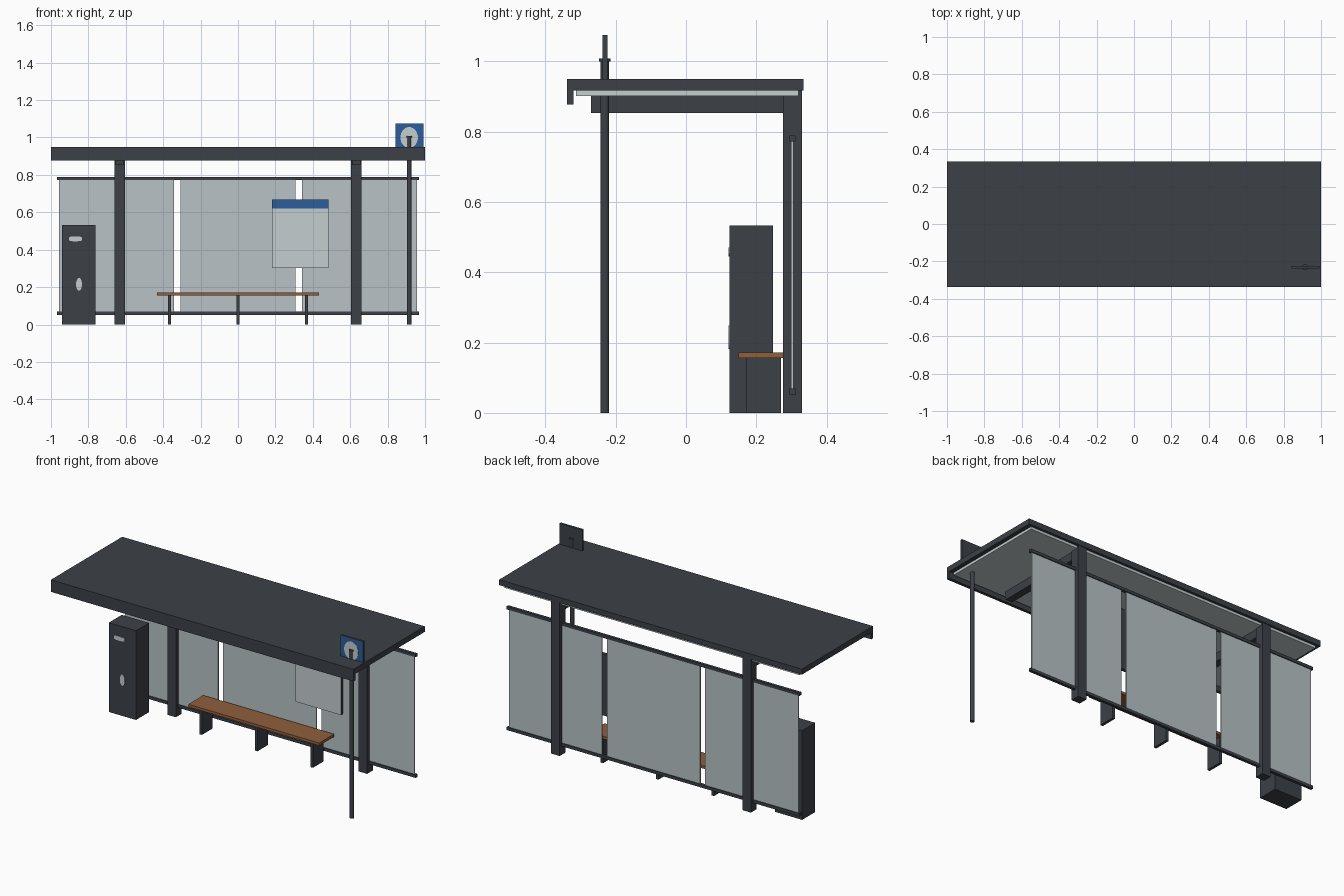
import bpy, bmesh, math

if "Cube" in bpy.data.objects:
    bpy.data.objects.remove(bpy.data.objects["Cube"])

def mat(name, c):
    m = bpy.data.materials.new(name)
    m.diffuse_color = (*c, 1)
    m.use_nodes = True
    m.node_tree.nodes["Principled BSDF"].inputs["Base Color"].default_value = m.diffuse_color
    return m

DARK = mat("charcoal metal", (0.045, 0.052, 0.062))
GLASS = mat("frosted glass", (0.48, 0.545, 0.57))
PALE = mat("pale grey", (0.56, 0.61, 0.63))
BLUE = mat("sign blue", (0.025, 0.11, 0.33))
WOOD = mat("bench wood", (0.28, 0.115, 0.045))

def finish(name, bm, mats):
    me = bpy.data.meshes.new(name)
    bmesh.ops.recalc_face_normals(bm, faces=bm.faces)
    bm.to_mesh(me)
    bm.free()
    for m in mats:
        me.materials.append(m)
    ob = bpy.data.objects.new(name, me)
    bpy.context.collection.objects.link(ob)
    return ob

def box(name, x, y, z, m, front=None):
    """Box from (min, max) ranges; optional second colour on the front face."""
    bm = bmesh.new()
    bmesh.ops.create_cube(bm, size=1)
    for v in bm.verts:
        v.co = [r[0] if c < 0 else r[1] for c, r in zip(v.co, (x, y, z))]
    if front:
        for f in bm.faces:
            if f.calc_center_median().y < y[0] + 1e-4:
                f.material_index = 1
    return finish(name, bm, [m, front] if front else [m])

def cylinder(name, x, y, z, r, m, n=16):
    bm = bmesh.new()
    bmesh.ops.create_cone(bm, cap_ends=True, segments=n, radius1=r, radius2=r, depth=z[1] - z[0])
    bmesh.ops.translate(bm, verts=bm.verts, vec=(x, y, (z[0] + z[1]) / 2))
    ob = finish(name, bm, [m])
    for p in ob.data.polygons:
        p.use_smooth = abs(p.normal.z) < 0.5
    ob.data.set_sharp_from_angle(angle=math.radians(40))
    return ob

def oval_plate(name, x, z, rx, rz, y, m, n=16, depth=0.003, power=1.0):
    """Thin front-facing plate, rounded outline; power < 1 makes it squarer."""
    bm = bmesh.new()
    def p(v):
        return math.copysign(abs(v) ** power, v)
    vs = []
    for i in range(n):
        a = 2 * math.pi * (i + 0.5) / n
        vs.append(bm.verts.new((x + rx * p(math.cos(a)), y, z + rz * p(math.sin(a)))))
    f = bm.faces.new(vs)
    ext = bmesh.ops.extrude_face_region(bm, geom=[f])
    for v in ext["geom"]:
        if isinstance(v, bmesh.types.BMVert):
            v.co.y -= depth
    return finish(name, bm, [m])

# Roof: slab, front lip and light panel below
box("roof_slab", (-1, 1), (-0.338, 0.335), (0.917, 0.95), DARK)
box("roof_front_lip", (-1, 1), (-0.338, -0.32), (0.878, 0.917), DARK)
box("ceiling_panel", (-0.975, 0.975), (-0.313, 0.32), (0.902, 0.917), PALE)

# Rear posts with cantilever beams
for side, s in (("left", -1), ("right", 1)):
    cx = 0.632 * s
    box(f"{side}_post", (cx - 0.028, cx + 0.028), (0.276, 0.33), (0, 0.917), DARK)
    box(f"{side}_roof_beam", (cx - 0.022, cx + 0.022), (-0.27, 0.276), (0.853, 0.902), DARK)

# Back wall: rails and three glass panes
for name, z in (("bottom_rail", 0.06), ("top_rail", 0.781)):
    box(name, (-0.968, 0.968), (0.294, 0.311), (z - 0.009, z + 0.009), DARK)
for name, cx in (("left", -0.649), ("middle", 0), ("right", 0.649)):
    box(f"{name}_glass_pane", (cx - 0.308, cx + 0.308), (0.299, 0.306), (0.066, 0.774), GLASS)

# Timetable board with blue header
box("timetable_board", (0.182, 0.484), (0.281, 0.299), (0.302, 0.668), DARK, PALE)
box("timetable_header", (0.182, 0.484), (0.278, 0.281), (0.62, 0.668), BLUE)

# Bench
box("bench_seat", (-0.433, 0.433), (0.149, 0.29), (0.156, 0.172), WOOD)
for i, cx in enumerate((-0.367, 0, 0.367)):
    box(f"bench_leg_{i + 1}", (cx - 0.008, cx + 0.008), (0.172, 0.271), (0, 0.156), DARK)

# Litter bin with slot and emblem
box("litter_bin", (-0.941, -0.761), (0.124, 0.247), (0, 0.533), DARK)
oval_plate("bin_slot", -0.869, 0.458, 0.036, 0.013, 0.124, PALE, power=0.6)
oval_plate("bin_emblem", -0.85, 0.215, 0.016, 0.034, 0.124, PALE)

# Stop sign on its pole
cylinder("sign_pole", 0.915, -0.231, (0, 1.0), 0.0125, DARK)
cylinder("sign_pole_cap", 0.915, -0.231, (1.0, 1.008), 0.0165, DARK)
box("sign_plate", (0.842, 0.992), (-0.237, -0.224), (0.925, 1.075), DARK, BLUE)
oval_plate("sign_disc", 0.915, 1.0, 0.047, 0.056, -0.237, PALE, n=20, depth=0.001)
